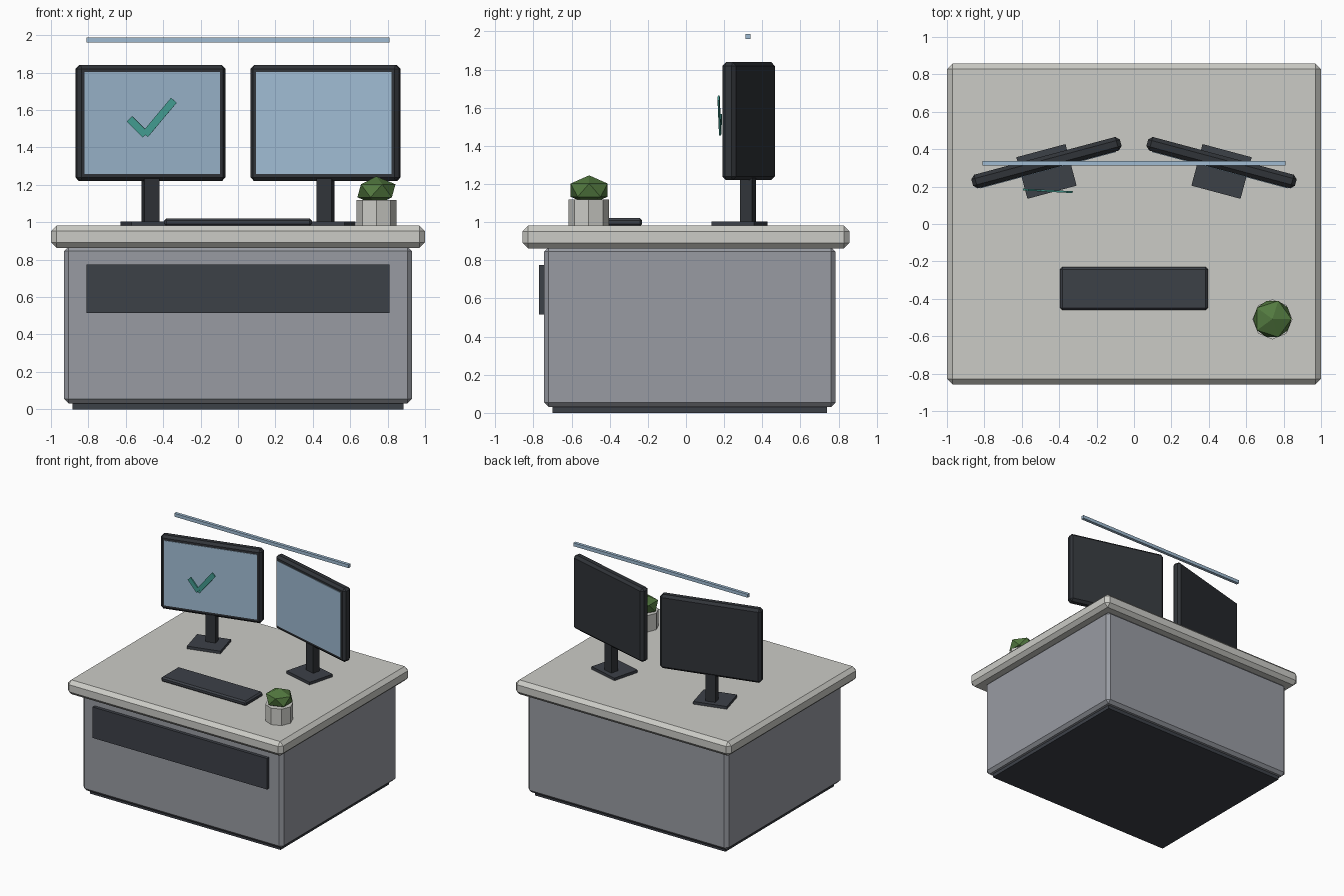
import bpy, bmesh, math
from mathutils import Matrix, Vector

if "Cube" in bpy.data.objects:
    bpy.data.objects.remove(bpy.data.objects["Cube"])


def material(name, rgb):
    m = bpy.data.materials.new(name)
    m.diffuse_color = (*rgb, 1)
    m.use_nodes = True
    m.node_tree.nodes["Principled BSDF"].inputs["Base Color"].default_value = m.diffuse_color
    return m


STONE = material("pale_stone", (0.60, 0.60, 0.565))
GREY = material("cabinet_grey", (0.315, 0.33, 0.365))
DARK = material("dark_slate", (0.046, 0.052, 0.064))
FRAME = material("frame_charcoal", (0.030, 0.034, 0.040))
BLUE = material("screen_blue", (0.35, 0.50, 0.65))
TEAL = material("teal", (0.055, 0.33, 0.28))
GREEN = material("leaf_green", (0.085, 0.19, 0.05))


def finish(name, bm, mat, matrix):
    bmesh.ops.recalc_face_normals(bm, faces=bm.faces)
    me = bpy.data.meshes.new(name)
    bm.to_mesh(me)
    bm.free()
    me.materials.append(mat)
    ob = bpy.data.objects.new(name, me)
    ob.matrix_world = matrix
    bpy.context.collection.objects.link(ob)
    return ob


def box(name, center, size, mat, chamfer=0, turn=0, tilt=0):
    """Chamfered box, tilted about y, then turned about z (degrees)."""
    bm = bmesh.new()
    bmesh.ops.create_cube(bm, size=1)
    bmesh.ops.scale(bm, vec=size, verts=bm.verts)
    if chamfer:
        bmesh.ops.bevel(bm, geom=bm.edges[:], offset=chamfer, segments=1,
                        profile=0.5, affect='EDGES')
    matrix = (Matrix.Translation(center)
              @ Matrix.Rotation(math.radians(turn), 4, 'Z')
              @ Matrix.Rotation(math.radians(tilt), 4, 'Y'))
    return finish(name, bm, mat, matrix)


# desk
box("plinth", (0, 0.02, 0.03), (1.77, 1.44, 0.06), DARK)
box("cabinet", (0, 0.02, 0.45), (1.86, 1.53, 0.84), GREY, 0.025)
box("desk_top", (0, 0, 0.922), (2.0, 1.715, 0.12), STONE, 0.03)
box("front_panel", (0, -0.755, 0.645), (1.62, 0.034, 0.26), DARK)

# two monitors angled toward the user
for side, label in ((-1, "left"), (1, "right")):
    turn = -15 * side
    a = math.radians(turn)
    front = Vector((math.sin(a), -math.cos(a), 0))
    c = Vector((0.468 * side, 0.328, 1.53))
    box(label + "_monitor", c, (0.822, 0.075, 0.62), FRAME, 0.02, turn)
    box(label + "_screen", c + front * 0.037, (0.75, 0.009, 0.545), BLUE, 0, turn)
    box(label + "_stand_post", (c.x, 0.325, 1.11), (0.082, 0.065, 0.25), FRAME, 0, turn)
    box(label + "_stand_base", (c.x, 0.281, 0.992), (0.272, 0.23, 0.025), DARK, 0, turn)

# check mark floating before the left screen
box("check_long_arm", (-0.42, 0.175, 1.56), (0.24, 0.01, 0.04), TEAL, 0, -3, -50)
box("check_short_arm", (-0.537, 0.181, 1.51), (0.12, 0.01, 0.04), TEAL, 0, -3, 45)

# keyboard and floating light bar
box("keyboard", (0, -0.345, 1.0), (0.79, 0.23, 0.042), DARK, 0.012)
box("light_bar", (0, 0.325, 1.974), (1.62, 0.026, 0.028), BLUE)

# potted plant
bm = bmesh.new()
bmesh.ops.create_cone(bm, cap_ends=True, segments=8, radius1=0.107,
                      radius2=0.107, depth=0.14)
finish("plant_pot", bm, STONE, Matrix.Translation((0.74, -0.51, 1.05)))
bm = bmesh.new()
bmesh.ops.create_icosphere(bm, subdivisions=1, radius=0.114)
bmesh.ops.scale(bm, vec=(1, 1, 0.68), verts=bm.verts)
finish("plant", bm, GREEN, Matrix.Translation((0.74, -0.508, 1.168)))
